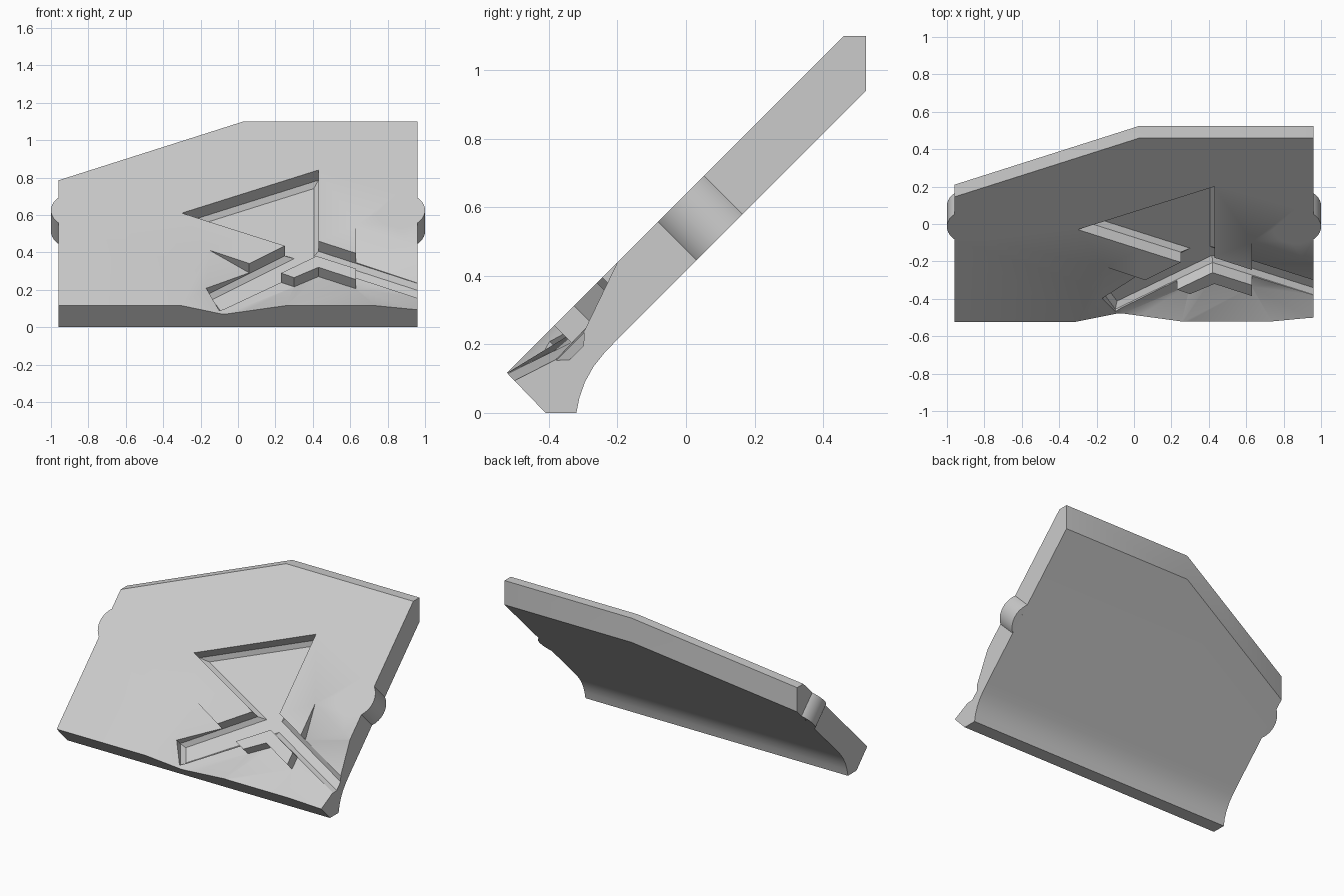
import bpy, bmesh, math
from mathutils import Vector

cube = bpy.data.objects.get("Cube")
if cube:
    bpy.data.objects.remove(cube, do_unlink=True)

K = math.sqrt(0.5)
OUT = Vector((0, -K, K))          # outward normal of the slanted face
THICK = 0.159

grey = bpy.data.materials.new("light grey")
grey.use_nodes = True
grey.diffuse_color = (0.6, 0.6, 0.6, 1)
grey.node_tree.nodes["Principled BSDF"].inputs["Base Color"].default_value = (0.6, 0.6, 0.6, 1)


def on_face(x, h, depth):
    """Point at height h on the slanted face, sunk by depth."""
    return Vector((x, h - 0.64, h)) - OUT * depth


def make_object(name, bm):
    bmesh.ops.recalc_face_normals(bm, faces=bm.faces[:])
    mesh = bpy.data.meshes.new(name)
    bm.to_mesh(mesh)
    bm.free()
    mesh.materials.append(grey)
    obj = bpy.data.objects.new(name, mesh)
    bpy.context.collection.objects.link(obj)
    return obj


def solid(name, points, faces, height):
    """Sheet of faces thickened outward from the slanted face."""
    bm = bmesh.new()
    verts = [bm.verts.new(on_face(*p)) for p in points]
    for f in faces:
        bm.faces.new([verts[i] for i in f])
    bmesh.ops.recalc_face_normals(bm, faces=bm.faces[:])
    bmesh.ops.triangulate(bm, faces=bm.faces[:])
    grown = bmesh.ops.extrude_face_region(bm, geom=bm.faces[:], use_keep_orig=True)
    for v in grown["geom"]:
        if isinstance(v, bmesh.types.BMVert):
            v.co += OUT * height
    return make_object(name, bm)


def outline(name, points, depth, height):
    return solid(name, [(x, h, depth) for x, h in points], [range(len(points))], height)


def shrink(points, width):
    """Clockwise outline moved inward by width, measured on the slanted face."""
    flat = [Vector((x, h / K)) for x, h in points]
    moved = []
    for i, p in enumerate(flat):
        a = (p - flat[i - 1]).normalized()
        b = (flat[(i + 1) % len(flat)] - p).normalized()
        n, m = Vector((a.y, -a.x)), Vector((b.y, -b.x))
        q = p + (n + m) * width / (1 + n.dot(m))
        moved.append((q.x, q.y * K))
    return moved


def volume(mesh):
    bm = bmesh.new()
    bm.from_mesh(mesh)
    size = bm.calc_volume()
    bm.free()
    return size


def combine(target, tool, operation):
    """Apply a boolean, taking the first solver whose volume change is sensible."""
    tool.hide_render = True
    before = volume(target.data)
    for solver in ("EXACT", "MANIFOLD", "FLOAT"):
        mod = target.modifiers.new("combine", "BOOLEAN")
        mod.operation, mod.solver, mod.object = operation, solver, tool
        bpy.context.view_layer.update()
        graph = bpy.context.evaluated_depsgraph_get()
        mesh = bpy.data.meshes.new_from_object(target.evaluated_get(graph))
        target.modifiers.remove(mod)
        ratio = volume(mesh) / before
        if (0.8 < ratio < 0.9999) if operation == "DIFFERENCE" else (1.0001 < ratio < 1.1):
            target.data = mesh
            break
    bpy.data.objects.remove(tool, do_unlink=True)


# Slanted plate: lofted sections, the right one shortened along the slope
foot = [(-0.523, 0.117), (-0.41, 0), (-0.32, 0), (-0.311, 0.045), (-0.295, 0.09),
        (-0.27, 0.135), (-0.238, 0.175), (-0.2, 0.215)]
head = [(0.525, 0.94), (0.525, 1.1), (0.46, 1.1)]
bm = bmesh.new()
sections = []
for x, drop in ((-0.96, 0.315), (0.03, 0), (0.96, 0)):
    profile = foot + [(y - drop, z - drop) for y, z in head]
    sections.append([bm.verts.new((x, y, z)) for y, z in profile])
for a, b in zip(sections, sections[1:]):
    for i in range(len(a)):
        bm.faces.new((a[i - 1], a[i], b[i], b[i - 1]))
bm.faces.new(sections[0])
bm.faces.new(sections[-1])
plate = make_object("plate", bm)

# Rounded lugs on both ends
RADIUS = 0.133
for name, sign in (("left_lug", 1), ("right_lug", -1)):
    ring = [(sign * (1 - RADIUS) + RADIUS * math.cos(a), 0.625 + RADIUS * K * math.sin(a))
            for a in (math.tau * i / 40 for i in range(40))]
    combine(plate, outline(name, ring, THICK, THICK), "UNION")

# Sunken valley with a sloping floor
valley = solid("valley_cutter", [
    (-0.15, 0.41, 0), (-0.32, 0.1, 0), (-0.1, 0.1, 0.064), (0.06, 0.34, 0.07),
    (0.25, 0.435, 0.07), (0.43, 0.46, 0.07), (0.63, 0.395, 0.07), (0.63, 0.545, 0),
    (0.97, 0.437, 0), (0.97, 0.287, 0.074), (0.97, 0.207, 0.074), (0.97, 0.1, 0.025),
    (0.75, 0.1, -0.005), (0.25, 0.1, -0.005), (0.3, 0.265, 0.07), (0.63, 0.255, 0.07),
    (0.43, 0.32, 0.07)],
    [(0, 1, 2, 3), (3, 2, 14), (3, 14, 16, 4), (4, 16, 5), (5, 16, 15, 6), (6, 15, 10, 9),
     (6, 9, 8, 7), (15, 12, 11), (15, 11, 10), (14, 13, 16), (13, 12, 15, 16), (2, 13, 14)],
    0.2)
combine(plate, valley, "DIFFERENCE")

# Triangular recess joined to two branching channels, floor edges chamfered
rim = [(-0.3, 0.61), (0.43, 0.84), (0.43, 0.46), (1.05, 0.259), (1.05, 0.179),
       (0.42, 0.38), (-0.1, 0.13), (-0.17, 0.225), (0.25, 0.435)]
n = len(rim)
channel = solid("channel_cutter",
                [(x, h, 0.077) for x, h in rim] + [(x, h, 0.102) for x, h in shrink(rim, 0.025)],
                [range(n, 2 * n)] + [(i, (i + 1) % n, (i + 1) % n + n, i + n) for i in range(n)],
                0.25)
combine(plate, channel, "DIFFERENCE")

# Raised chevron below the channel fork
chevron = outline("chevron", [
    (0.23, 0.289), (0.42, 0.38), (0.63, 0.313), (0.63, 0.255), (0.43, 0.32), (0.3, 0.265)],
    0.13, 0.13)
combine(plate, chevron, "UNION")

# Soft shading with crisp edges
plate.data.materials.clear()
plate.data.materials.append(grey)
bpy.ops.object.select_all(action="DESELECT")
plate.select_set(True)
bpy.context.view_layer.objects.active = plate
bpy.ops.object.shade_smooth_by_angle(angle=math.radians(30))
